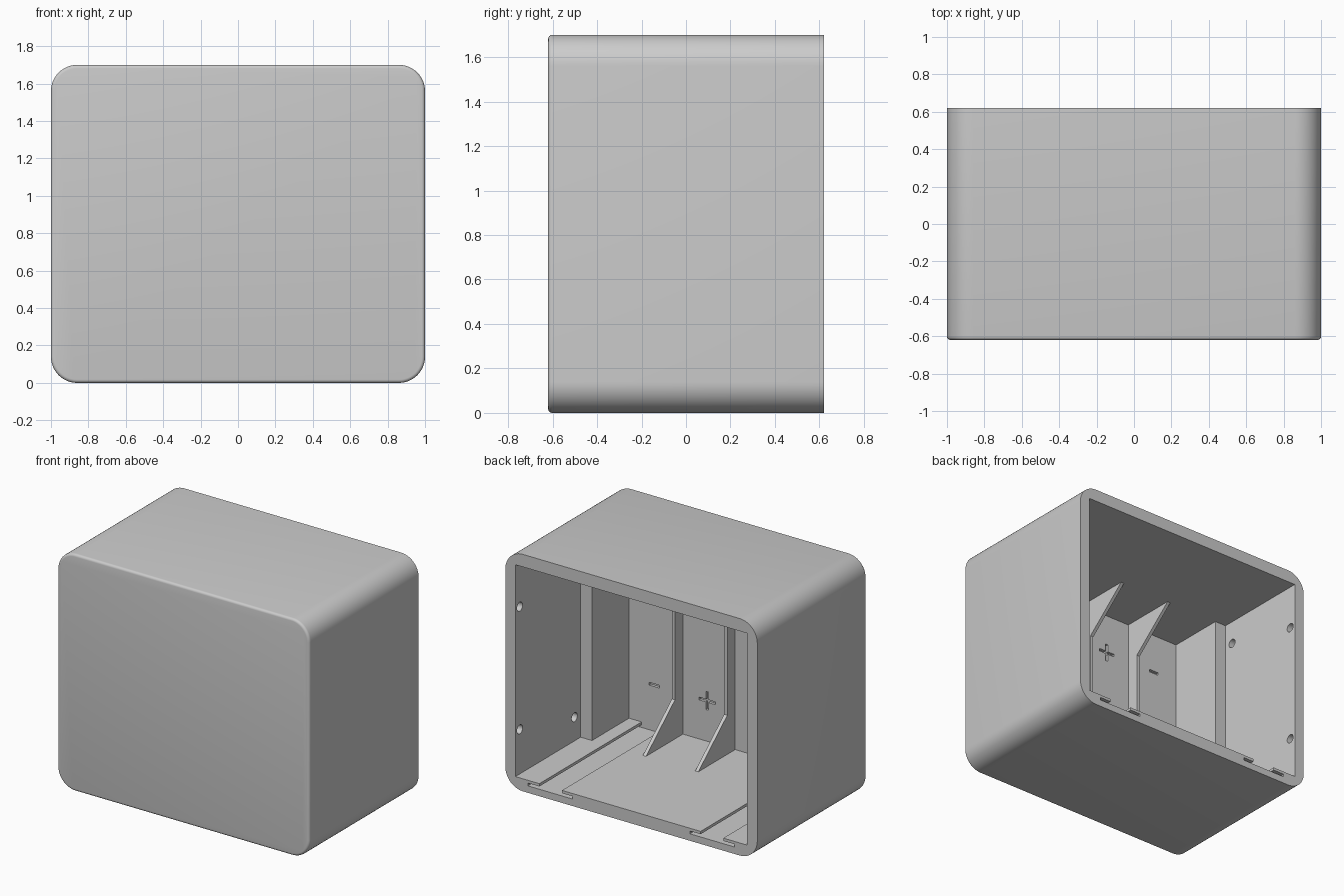
import bpy, bmesh, math
from mathutils import Vector, Matrix

cube = bpy.data.objects.get("Cube")
if cube:
    bpy.data.objects.remove(cube, do_unlink=True)

W, H, D = 1.0, 1.7, 0.62            # half width, height, half depth
MID = H / 2
FLOOR, CEIL = 0.09, 1.61
WALL_Y, STEP_Y = -0.54, -0.12       # inner front wall, side wall step
WIDE, NARROW = 0.92, 0.83           # inner half widths

grey = bpy.data.materials.new("light grey plastic")
grey.use_nodes = True
grey.diffuse_color = (0.6, 0.6, 0.6, 1)
grey.node_tree.nodes["Principled BSDF"].inputs["Base Color"].default_value = (0.6, 0.6, 0.6, 1)


def finish(bm, name):
    bmesh.ops.recalc_face_normals(bm, faces=bm.faces)
    mesh = bpy.data.meshes.new(name)
    bm.to_mesh(mesh)
    bm.free()
    mesh.materials.append(grey)
    ob = bpy.data.objects.new(name, mesh)
    bpy.context.collection.objects.link(ob)
    return ob


def prism(name, points, offset):
    """Extrude a closed outline along the offset."""
    bm = bmesh.new()
    face = bm.faces.new([bm.verts.new(p) for p in points])
    new = bmesh.ops.extrude_face_region(bm, geom=[face])["geom"]
    bmesh.ops.translate(bm, vec=offset, verts=[v for v in new if isinstance(v, bmesh.types.BMVert)])
    return finish(bm, name)


def box(name, x0, x1, y0, y1, z0, z1):
    return prism(name, [(x0, y0, z0), (x1, y0, z0), (x1, y0, z1), (x0, y0, z1)], (0, y1 - y0, 0))


def activate(ob):
    bpy.ops.object.select_all(action='DESELECT')
    ob.select_set(True)
    bpy.context.view_layer.objects.active = ob


def cut(ob, cutter):
    mod = ob.modifiers.new("cut", 'BOOLEAN')
    mod.operation, mod.solver, mod.object = 'DIFFERENCE', 'EXACT', cutter
    activate(ob)
    bpy.ops.object.modifier_apply(modifier=mod.name)
    bpy.data.objects.remove(cutter, do_unlink=True)


def outline(y, inset, radius=0.14, steps=12):
    """Rounded rectangle facing the front."""
    pts = []
    for quarter, (sx, sz) in enumerate([(1, 1), (-1, 1), (-1, -1), (1, -1)]):
        for i in range(steps + 1):
            a = (quarter + i / steps) * math.pi / 2
            r = radius - inset
            pts.append(Vector((sx * (W - radius) + r * math.cos(a), y,
                               MID + sz * (MID - radius) + r * math.sin(a))))
    return pts


# Outer body: rounded outline with a softly rounded front edge
bm = bmesh.new()
edge = 0.018
rings = [outline(-D + edge * (1 - math.cos(a)), edge * (1 - math.sin(a)))
         for a in (i * math.pi / 8 for i in range(5))]
rings.append(outline(D, 0))
loops = [[bm.verts.new(p) for p in ring] for ring in rings]
for a, b in zip(loops, loops[1:]):
    for i in range(len(a)):
        j = (i + 1) % len(a)
        bm.faces.new((a[i], a[j], b[j], b[i]))
bm.faces.new(loops[0])
bm.faces.new(loops[-1])
housing = finish(bm, "housing")

# Cavity, wider towards the open back
cut(housing, box("cutter", -NARROW, NARROW, WALL_Y, 0.8, FLOOR, CEIL))
cut(housing, box("cutter", -WIDE, WIDE, STEP_Y, 0.8, FLOOR, CEIL))

for s in (-1, 1):
    # Undercut sliding channels in the floor
    profile = [(0.465, 0.05), (0.82, 0.05), (0.82, 0.07), (0.73, 0.07),
               (0.73, 0.12), (0.55, 0.12), (0.55, 0.07), (0.465, 0.07)]
    cut(housing, prism("cutter", [(s * x, WALL_Y, z) for x, z in profile], (0, 1.4, 0)))
    # Round locking sockets in the side walls
    for y, dz in ((0.57, 0.44), (-0.05, 0.59)):
        for t in (-1, 1):
            bm = bmesh.new()
            place = Matrix.Translation((s * WIDE, y, MID + t * dz)) @ Matrix.Rotation(math.pi / 2, 4, 'Y')
            bmesh.ops.create_cone(bm, cap_ends=True, segments=24, radius1=0.032,
                                  radius2=0.032, depth=0.09, matrix=place)
            cut(housing, finish(bm, "cutter"))

# Engraved polarity marks, alternating between bays and ends
for bay, x in enumerate((-0.63, -0.21, 0.21, 0.63)):
    for end in (0, 1):
        z = MID + (0.47 if end else -0.47)
        plus = (bay + end) % 2 == 0
        half = 0.065 if plus else 0.04
        cut(housing, box("cutter", x - half, x + half, WALL_Y - 0.02, -0.5, z - 0.01, z + 0.01))
        if plus:
            cut(housing, box("cutter", x - 0.01, x + 0.01, WALL_Y - 0.02, -0.5, z - half, z + half))

activate(housing)
bpy.ops.object.shade_smooth_by_angle(angle=math.radians(30))

# Divider ribs with gussets at floor and ceiling
rib = [(-0.55, 0.08), (-0.11, 0.08), (-0.45, 0.37),
       (-0.45, H - 0.37), (-0.11, H - 0.08), (-0.55, H - 0.08)]
for name, x in (("right_rib", -0.415), ("middle_rib", 0), ("left_rib", 0.415)):
    prism(name, [(x - 0.0125, y, z) for y, z in rib], (0.025, 0, 0))
